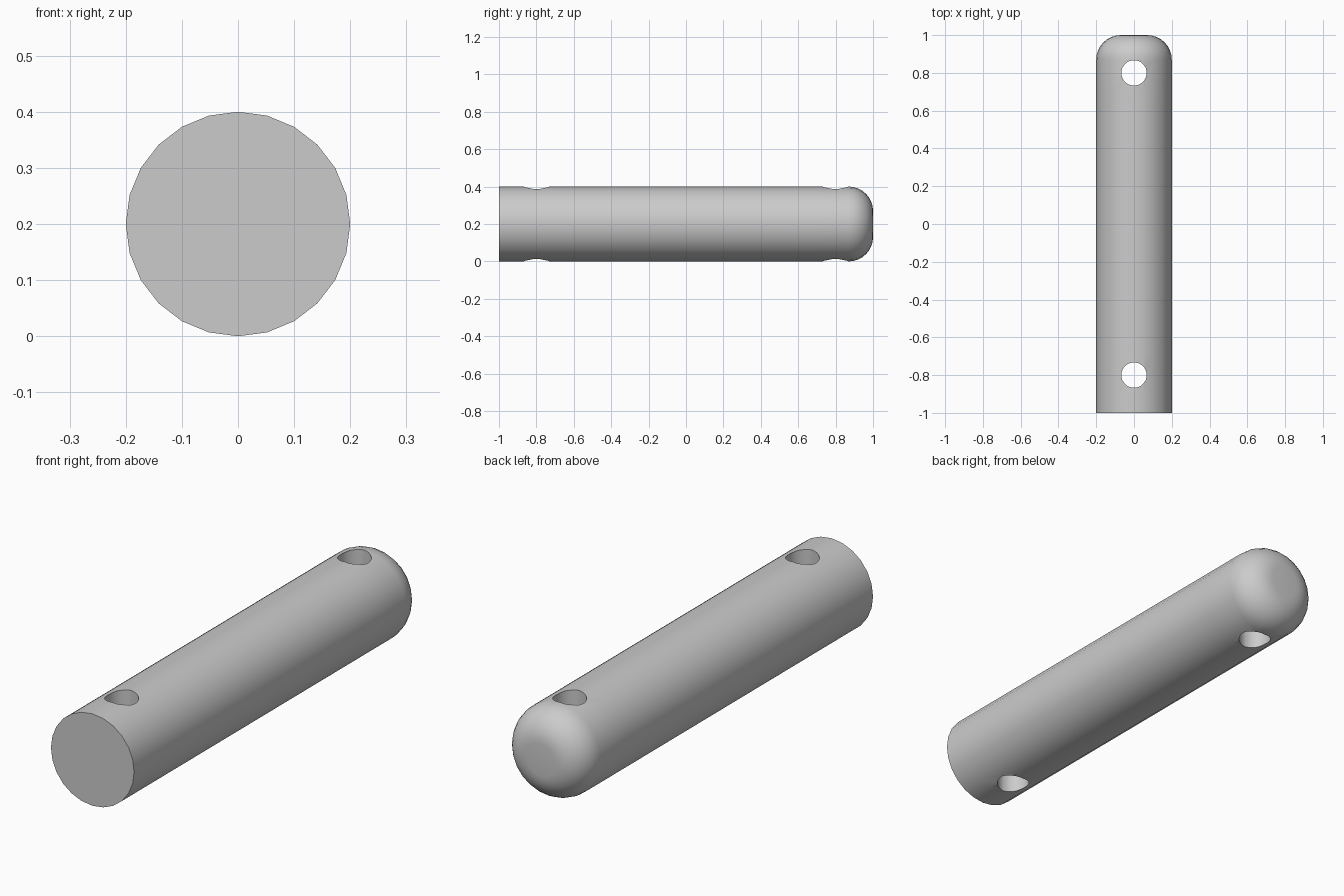
import bpy, bmesh
from math import sin, cos, pi, radians

if "Cube" in bpy.data.objects:
    bpy.data.objects.remove(bpy.data.objects["Cube"])

R, FILLET, SIDES, STEPS = 0.2, 0.13, 24, 8
HOLE_R, HOLE_Y = 0.067, 0.8


def lathe_y(name, profile, sides, z):
    """Closed solid from (radius, y) rings around the y axis."""
    bm = bmesh.new()
    rings = [[bm.verts.new((r * cos(2 * pi * i / sides), y, z + r * sin(2 * pi * i / sides)))
              for i in range(sides)] for r, y in profile]
    for a, b in zip(rings, rings[1:]):
        for i in range(sides):
            j = (i + 1) % sides
            bm.faces.new((a[i], a[j], b[j], b[i]))
    bm.faces.new(rings[0])
    bm.faces.new(rings[-1])
    bmesh.ops.recalc_face_normals(bm, faces=bm.faces)
    mesh = bpy.data.meshes.new(name)
    bm.to_mesh(mesh)
    bm.free()
    ob = bpy.data.objects.new(name, mesh)
    bpy.context.collection.objects.link(ob)
    return ob


# Pin body: flat front end, rounded back end
profile = [(R, y) for y in (-1, -0.9, -0.7, 0.7)]
for k in range(STEPS + 1):
    a = pi / 2 * k / STEPS
    profile.append((R - FILLET + FILLET * cos(a), 1 - FILLET + FILLET * sin(a)))
pin = lathe_y("pin", profile, SIDES, R)

# Vertical cross holes near both ends
cutters = []
for y in (-HOLE_Y, HOLE_Y):
    bpy.ops.mesh.primitive_cylinder_add(vertices=32, radius=HOLE_R, depth=1, location=(0, y, R))
    cutter = bpy.context.object
    cutter.name = "hole_cutter"
    cutter.hide_render = True
    cutters.append(cutter)
    mod = pin.modifiers.new("cross_hole", 'BOOLEAN')
    mod.operation = 'DIFFERENCE'
    mod.solver = 'EXACT'
    mod.object = cutter

bpy.ops.object.select_all(action='DESELECT')
pin.select_set(True)
bpy.context.view_layer.objects.active = pin
for mod in list(pin.modifiers):
    bpy.ops.object.modifier_apply(modifier=mod.name)
for cutter in cutters:
    bpy.data.objects.remove(cutter)

# Smooth barrel and dome, crisp end and hole rims
bpy.ops.object.shade_smooth_by_angle(angle=radians(35))
